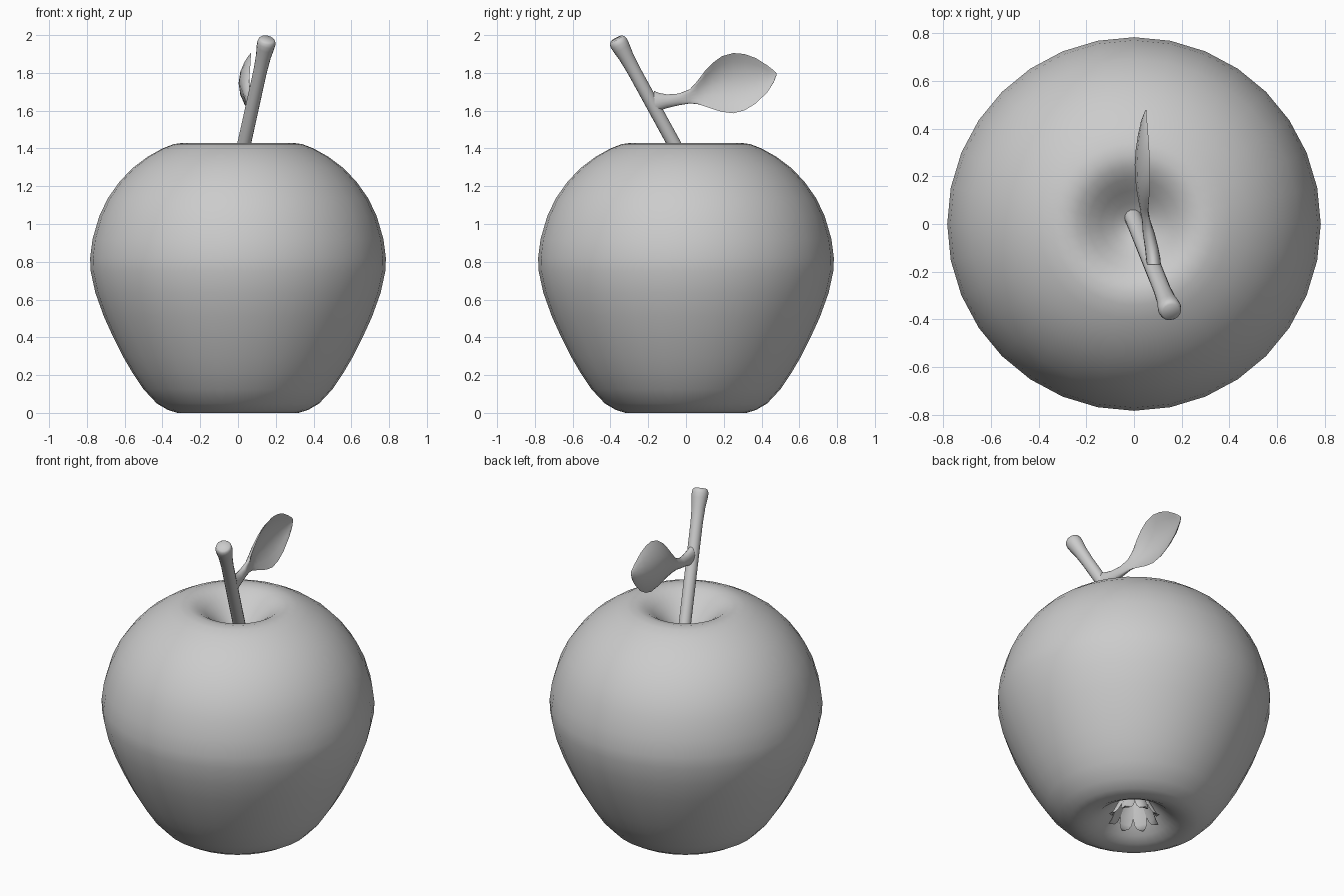
import bpy
import bmesh
from math import cos, sin, pi, radians
from mathutils import Vector

cube = bpy.data.objects.get("Cube")
if cube:
    bpy.data.objects.remove(cube)


def finish(name, bm, angle=60):
    bmesh.ops.recalc_face_normals(bm, faces=bm.faces)
    mesh = bpy.data.meshes.new(name)
    bm.to_mesh(mesh)
    bm.free()
    obj = bpy.data.objects.new(name, mesh)
    bpy.context.collection.objects.link(obj)
    bpy.ops.object.select_all(action='DESELECT')
    obj.select_set(True)
    bpy.context.view_layer.objects.active = obj
    bpy.ops.object.shade_smooth_by_angle(angle=radians(angle))
    return obj


def loft(name, rings, angle=60):
    """Skin closed rings of equal size and cap both ends."""
    bm = bmesh.new()
    rows = [[bm.verts.new(p) for p in ring] for ring in rings]
    n = len(rows[0])
    for a, b in zip(rows, rows[1:]):
        for i in range(n):
            j = (i + 1) % n
            bm.faces.new((a[i], a[j], b[j], b[i]))
    for end in (rows[0], rows[-1]):
        center = sum((v.co for v in end), Vector()) / n
        hub = bm.verts.new(center)
        for i in range(n):
            bm.faces.new((hub, end[i], end[(i + 1) % n]))
    return finish(name, bm, angle)


def circle(radius, z, sides):
    return [Vector((radius * cos(2 * pi * i / sides),
                    radius * sin(2 * pi * i / sides), z)) for i in range(sides)]


# Fruit body: revolved profile from the lower hollow to the upper hollow
body_profile = [
    (.01, .19), (.06, .175), (.11, .13), (.16, .08), (.21, .035), (.26, .01),
    (.32, 0), (.37, .015), (.43, .05), (.50, .125), (.56, .215), (.61, .30),
    (.66, .40), (.71, .51), (.755, .635), (.78, .75), (.783, .82), (.77, .92),
    (.735, 1.04), (.69, 1.135), (.63, 1.22), (.56, 1.295), (.48, 1.355),
    (.40, 1.4), (.34, 1.423), (.29, 1.43), (.24, 1.418), (.19, 1.385),
    (.14, 1.34), (.09, 1.295), (.045, 1.265), (.01, 1.25)]
loft("fruit_body", [circle(r, z, 32) for r, z in body_profile], 180)

# Stem: leaning rod with a flared, rounded tip
base, tip = Vector((-.017, .06, 1.2)), Vector((.155, -.368, 1.98))
axis = tip - base
turn = axis.to_track_quat('Z', 'Y')
stem_profile = [(.036, 0), (.036, .4), (.036, .78), (.040, .88), (.047, .94),
                (.049, .97), (.045, .99), (.036, 1)]
loft("stem", [[base + turn @ p for p in circle(r, t * axis.length, 16)]
              for r, t in stem_profile])

# Leaf with its stalk: y, lower z, upper z, spine x, cup depth, half thickness
leaf_stations = [
    (-.17, 1.575, 1.705, .083, 0, .03),
    (-.14, 1.60, 1.693, .08, 0, .03),
    (-.10, 1.614, 1.686, .074, 0, .028),
    (-.04, 1.628, 1.69, .062, .002, .025),
    (.02, 1.638, 1.713, .05, .01, .017),
    (.06, 1.635, 1.757, .037, .022, .011),
    (.10, 1.623, 1.81, .025, .038, .007),
    (.14, 1.609, 1.852, .016, .05, .005),
    (.19, 1.594, 1.888, .01, .058, .005),
    (.25, 1.586, 1.905, .008, .06, .005),
    (.31, 1.602, 1.9, .012, .052, .005),
    (.37, 1.638, 1.878, .02, .04, .004),
    (.43, 1.697, 1.84, .033, .022, .004),
    (.465, 1.75, 1.813, .045, .008, .003),
    (.478, 1.785, 1.798, .05, 0, .002)]


def leaf_ring(y, low, high, x, cup, thick, sides=16):
    ring = []
    for i in range(sides):
        a = 2 * pi * i / sides
        s = cos(a)
        ring.append((x + cup * s * s + thick * sin(a), y,
                     (low + high) / 2 + s * (high - low) / 2))
    return ring


loft("leaf", [leaf_ring(*s) for s in leaf_stations], 80)

# Dried sepals: a ring of small curled flaps in the lower hollow
sepal_path = [(.06, .19, .022), (.085, .13, .034), (.108, .085, .04),
              (.125, .05, .038), (.14, .03, .026), (.15, .027, .012)]
for k in range(8):
    a = radians(30 + 45 * k)
    out, side = Vector((cos(a), sin(a), 0)), Vector((-sin(a), cos(a), 0))
    rings = []
    for r, z, w in sepal_path:
        mid = out * r + Vector((0, 0, z))
        rings.append([mid + side * (w * cos(2 * pi * i / 8))
                      + out * (.006 * sin(2 * pi * i / 8)
                               - .012 * cos(2 * pi * i / 8) ** 2)
                      for i in range(8)])
    loft(f"sepal_{k + 1}", rings)
